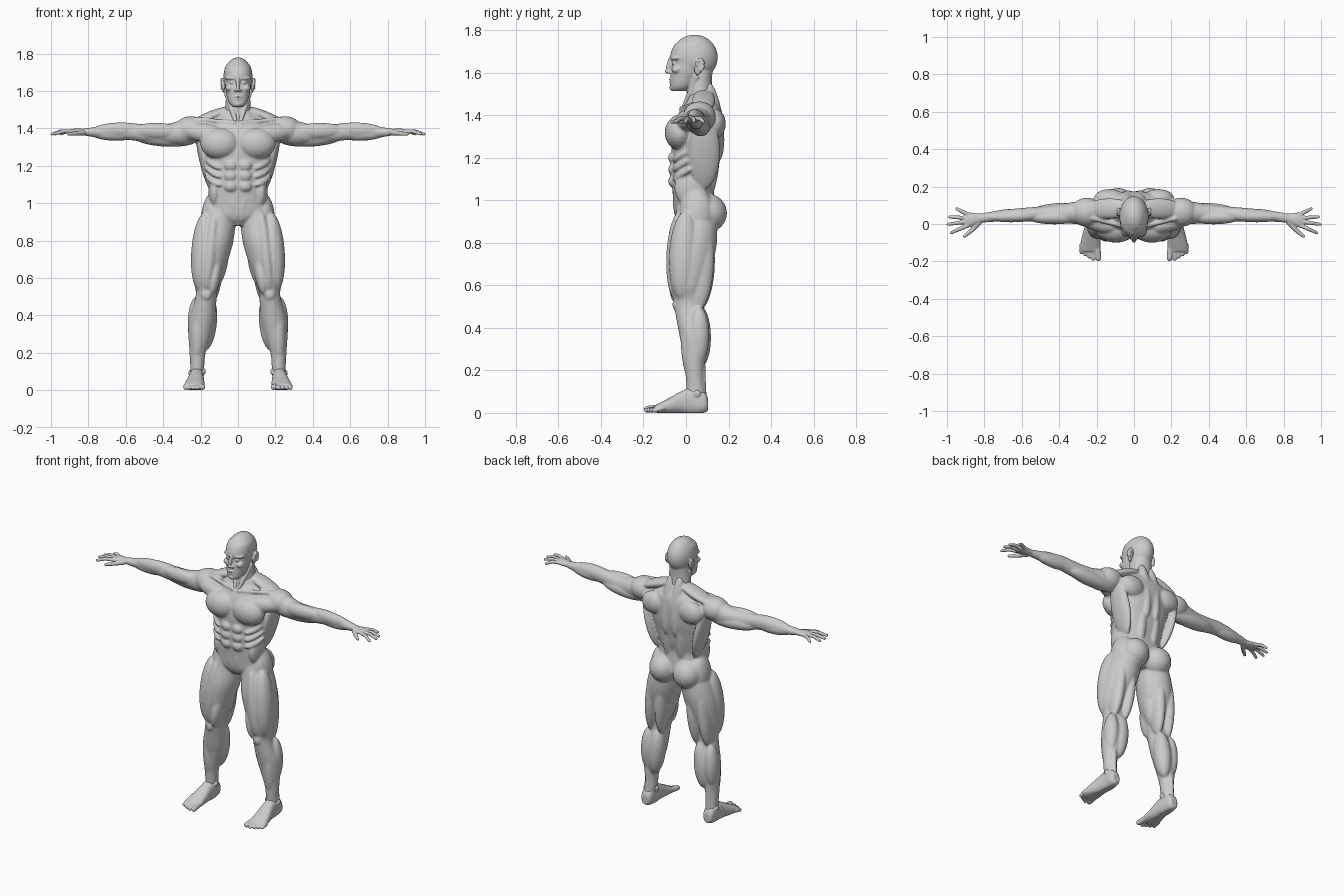
import bpy, bmesh, math
from mathutils import Vector, Matrix


def spline(rows, steps=5):
    """Catmull-Rom through rows of numbers."""
    out = []
    for i in range(len(rows) - 1):
        a, b, c, d = rows[max(i - 1, 0)], rows[i], rows[i + 1], rows[min(i + 2, len(rows) - 1)]
        for s in range(steps):
            t = s / steps
            out.append([0.5 * (2 * q + (r - p) * t + (2 * p - 5 * q + 4 * r - w) * t * t
                               + (3 * q - p - 3 * r + w) * t ** 3) for p, q, r, w in zip(a, b, c, d)])
    return out + [list(rows[-1])]


def loft(bm, axis, rows, e=1.0, n=36):
    """Skin rings of (position, centre a, centre b, radius a, radius b) along an axis."""
    rings = []
    for t, ca, cb, ra, rb in spline(rows):
        ring = []
        for k in range(n):
            c, s = math.cos(2 * math.pi * k / n), math.sin(2 * math.pi * k / n)
            a = ca + ra * math.copysign(abs(c) ** e, c)
            b = cb + rb * math.copysign(abs(s) ** e, s)
            p = {'x': (t, a, b), 'y': (a, t, b), 'z': (a, b, t)}[axis]
            ring.append(bm.verts.new((p[0], p[1], max(p[2], 0.0))))
        rings.append(ring)
    faces = [bm.faces.new(rings[0]), bm.faces.new(rings[-1][::-1])]
    for lo, hi in zip(rings, rings[1:]):
        for k in range(n):
            j = (k + 1) % n
            faces.append(bm.faces.new((lo[k], hi[k], hi[j], lo[j])))
    bmesh.ops.recalc_face_normals(bm, faces=faces)


def ball(bm, loc, radii, seg=24):
    m = Matrix.Translation(loc) @ Matrix.Diagonal((*radii, 1))
    bmesh.ops.create_uvsphere(bm, u_segments=seg, v_segments=seg // 2, radius=1, matrix=m)


def muscle(bm, p, q, w, d):
    """Ellipsoid with tips at p and q, radius w sideways and d in depth."""
    p, q = Vector(p), Vector(q)
    z = (q - p).normalized()
    ref = Vector((0, 1, 0)) if abs(z.x) > 0.7 else Vector((1, 0, 0))
    x = (ref - z * ref.dot(z)).normalized()
    rot = Matrix((x, z.cross(x), z)).transposed().to_4x4()
    m = Matrix.Translation((p + q) / 2) @ rot @ Matrix.Diagonal((w, d, (q - p).length / 2, 1))
    bmesh.ops.create_uvsphere(bm, u_segments=28, v_segments=18, radius=1, matrix=m)


def tube(bm, p, q, r0, r1, n=12):
    for i in range(n + 1):
        r = r0 + (r1 - r0) * i / n
        ball(bm, Vector(p).lerp(Vector(q), i / n), (r, r, r), 16)


def finish(name, bm, voxel, smooth):
    """Mirror the half, fuse the shapes into one skin and smooth it."""
    me = bpy.data.meshes.new(name)
    bm.to_mesh(me)
    bm.free()
    ob = bpy.data.objects.new(name, me)
    bpy.context.collection.objects.link(ob)
    ob.modifiers.new("mirror", 'MIRROR').use_mirror_merge = False
    r = ob.modifiers.new("fuse", 'REMESH')
    r.mode, r.voxel_size, r.use_smooth_shade = 'VOXEL', voxel, True
    s = ob.modifiers.new("smooth", 'SMOOTH')
    s.factor, s.iterations = 0.5, smooth
    bpy.ops.object.select_all(action='DESELECT')
    ob.select_set(True)
    bpy.context.view_layer.objects.active = ob
    bpy.ops.object.convert(target='MESH')
    bpy.ops.object.shade_smooth()


# torso
b = bmesh.new()
loft(b, 'z', [(.88, 0, .04, .08, .06), (.93, 0, .042, .15, .095), (1.0, 0, .038, .16, .098),
              (1.07, 0, .032, .15, .098), (1.13, 0, .037, .155, .108), (1.2, 0, .045, .17, .112),
              (1.28, 0, .052, .185, .12), (1.36, 0, .06, .185, .115), (1.42, 0, .07, .165, .098),
              (1.46, 0, .075, .11, .075), (1.5, 0, .07, .07, .058)], e=.88)
ball(b, (.097, -.03, 1.318), (.105, .07, .083))                       # chest
muscle(b, (.06, -.03, 1.36), (.30, .03, 1.39), .045, .05)
tube(b, (.02, -.022, 1.43), (.22, .03, 1.448), .012, .014, 16)        # collar bone
for i in range(3):                                                    # abdomen and ribs
    ball(b, (.038, -.056, 1.2 - .055 * i), (.037, .028, .031))
    muscle(b, (.09, -.062, 1.185 - .045 * i), (.17, .03, 1.245 - .045 * i), .03, .018)
muscle(b, (.03, -.045, 1.09), (.018, -.035, .9), .034, .022)
muscle(b, (.125, .02, 1.15), (.125, .02, .97), .033, .075)            # flank
muscle(b, (.215, .09, 1.39), (.13, .08, 1.05), .032, .075)            # side of back
ball(b, (.13, .135, 1.36), (.085, .052, .07))                         # shoulder blade
muscle(b, (.03, .10, 1.56), (.035, .15, 1.18), .042, .05)
muscle(b, (.01, .085, 1.515), (.26, .08, 1.42), .055, .028)           # neck to shoulder
muscle(b, (.045, .09, .98), (.05, .135, 1.32), .036, .042)            # lower back
ball(b, (.085, .103, .94), (.088, .09, .09))                          # buttock
muscle(b, (.125, .05, 1.06), (.15, .05, .82), .058, .08)              # hip

# leg
loft(b, 'z', [(.98, .09, .045, .065, .085), (.9, .107, .045, .092, .1), (.8, .128, .033, .104, .112),
              (.7, .148, .022, .096, .104), (.6, .165, .01, .077, .086), (.53, .168, .01, .057, .068),
              (.47, .175, .018, .059, .068), (.38, .19, .036, .07, .07), (.3, .202, .042, .063, .06),
              (.2, .216, .04, .043, .044), (.12, .218, .045, .037, .043), (.05, .222, .05, .035, .045)])
muscle(b, (.175, 0, .95), (.205, -.02, .53), .06, .07)
muscle(b, (.125, -.025, .95), (.17, -.045, .53), .042, .058)
muscle(b, (.105, -.02, .74), (.14, -.04, .51), .034, .05)
muscle(b, (.075, .03, .9), (.12, .03, .55), .05, .06)
muscle(b, (.10, .08, .9), (.13, .06, .48), .04, .066)
muscle(b, (.17, .08, .9), (.205, .055, .48), .04, .064)
ball(b, (.17, -.04, .51), (.03, .024, .035))                          # kneecap
muscle(b, (.15, .06, .51), (.18, .065, .21), .052, .055)              # calf
muscle(b, (.222, .06, .5), (.23, .06, .23), .043, .05)
muscle(b, (.208, .0, .48), (.22, .02, .15), .038, .034)
tube(b, (.217, .075, .26), (.22, .085, .08), .016, .013)

# arm
ball(b, (.252, .063, 1.393), (.088, .078, .072))                      # shoulder cap
loft(b, 'x', [(.2, .07, 1.385, .05, .055), (.3, .06, 1.375, .06, .066), (.4, .057, 1.37, .048, .05),
              (.5, .053, 1.374, .041, .047), (.58, .05, 1.383, .037, .046), (.65, .047, 1.383, .034, .042),
              (.75, .04, 1.38, .028, .03), (.82, .031, 1.38, .025, .019), (.845, .029, 1.38, .022, .016)])
muscle(b, (.28, .035, 1.38), (.57, .035, 1.39), .037, .044)
muscle(b, (.22, .075, 1.335), (.56, .06, 1.355), .046, .043)
muscle(b, (.49, .045, 1.395), (.78, .035, 1.388), .031, .04)
muscle(b, (.54, .055, 1.365), (.79, .04, 1.374), .033, .036)
finish("body", b, .006, 5)

# head and neck
b = bmesh.new()
ball(b, (0, .04, 1.672), (.078, .109, .107), 40)
loft(b, 'z', [(1.513, 0, -.036, .026, .03), (1.535, 0, -.02, .048, .054), (1.58, 0, -.003, .062, .07),
              (1.61, 0, .005, .068, .077), (1.645, 0, .015, .071, .081), (1.68, 0, .02, .075, .094),
              (1.73, 0, .03, .068, .085), (1.76, 0, .035, .04, .05)], e=.92)
loft(b, 'z', [(1.43, 0, .075, .08, .068), (1.5, 0, .067, .07, .062), (1.55, 0, .062, .066, .06),
              (1.61, 0, .065, .06, .06)])
tube(b, (.058, .05, 1.58), (.014, -.008, 1.44), .015, .012, 16)       # neck cord
muscle(b, (0, -.066, 1.685), (0, -.09, 1.595), .010, .013)            # nose
ball(b, (0, -.087, 1.607), (.011, .013, .011))
ball(b, (.012, -.077, 1.603), (.009, .011, .008))
muscle(b, (.002, -.066, 1.667), (.068, -.035, 1.668), .018, .01)      # brow
ball(b, (.031, -.053, 1.645), (.014, .014, .011))                     # eye
ball(b, (.044, -.042, 1.615), (.024, .026, .02))                      # cheek
ball(b, (0, -.066, 1.569), (.025, .015, .006))                        # lips
ball(b, (0, -.064, 1.556), (.022, .015, .007))
ball(b, (0, -.06, 1.53), (.022, .018, .016))                          # chin
muscle(b, (.084, .075, 1.67), (.076, .05, 1.59), .008, .022)          # ear
for a in range(7):
    t = math.radians(-60 + 40 * a)
    ball(b, (.087, .065 + .017 * math.cos(t), 1.637 + .026 * math.sin(t)), (.007, .007, .009), 12)
finish("head", b, .0038, 3)

# hands
b = bmesh.new()
loft(b, 'x', [(.80, .033, 1.38, .022, .016), (.84, .027, 1.38, .029, .018), (.875, .022, 1.382, .039, .016),
              (.905, .02, 1.381, .036, .011)])
fingers = [(.89, -.008, .977, -.047), (.9, .012, .994, -.002), (.897, .032, .986, .038), (.885, .05, .947, .081)]
for x0, y0, x1, y1 in fingers:
    mid = ((x0 + x1) / 2, (y0 + y1) / 2, 1.384)
    tube(b, (x0, y0, 1.382), mid, .0115, .0105, 8)
    tube(b, mid, (x1, y1, 1.37), .0105, .0085, 8)
tube(b, (.83, .008, 1.376), (.872, -.038, 1.372), .016, .012)
tube(b, (.872, -.038, 1.372), (.905, -.065, 1.369), .012, .009, 8)
finish("hands", b, .0035, 3)

# feet
b = bmesh.new()
loft(b, 'y', [(.104, .222, .04, .022, .028), (.085, .222, .05, .035, .05), (.03, .221, .056, .038, .064),
              (-.02, .224, .05, .042, .053), (-.07, .229, .036, .05, .039), (-.12, .233, .024, .055, .025),
              (-.148, .235, .018, .05, .016)], e=.85)
ball(b, (.184, .038, .1), (.012, .018, .018))                         # ankle bones
ball(b, (.254, .052, .09), (.012, .018, .018))
tube(b, (.196, -.13, .022), (.19, -.182, .017), .018, .016)           # toes
for i in range(4):
    tube(b, (.22 + .02 * i, -.13 + .006 * i, .022),
         (.218 + .021 * i, -.186 + .012 * i, .012), .0125, .011)
finish("feet", b, .004, 3)
